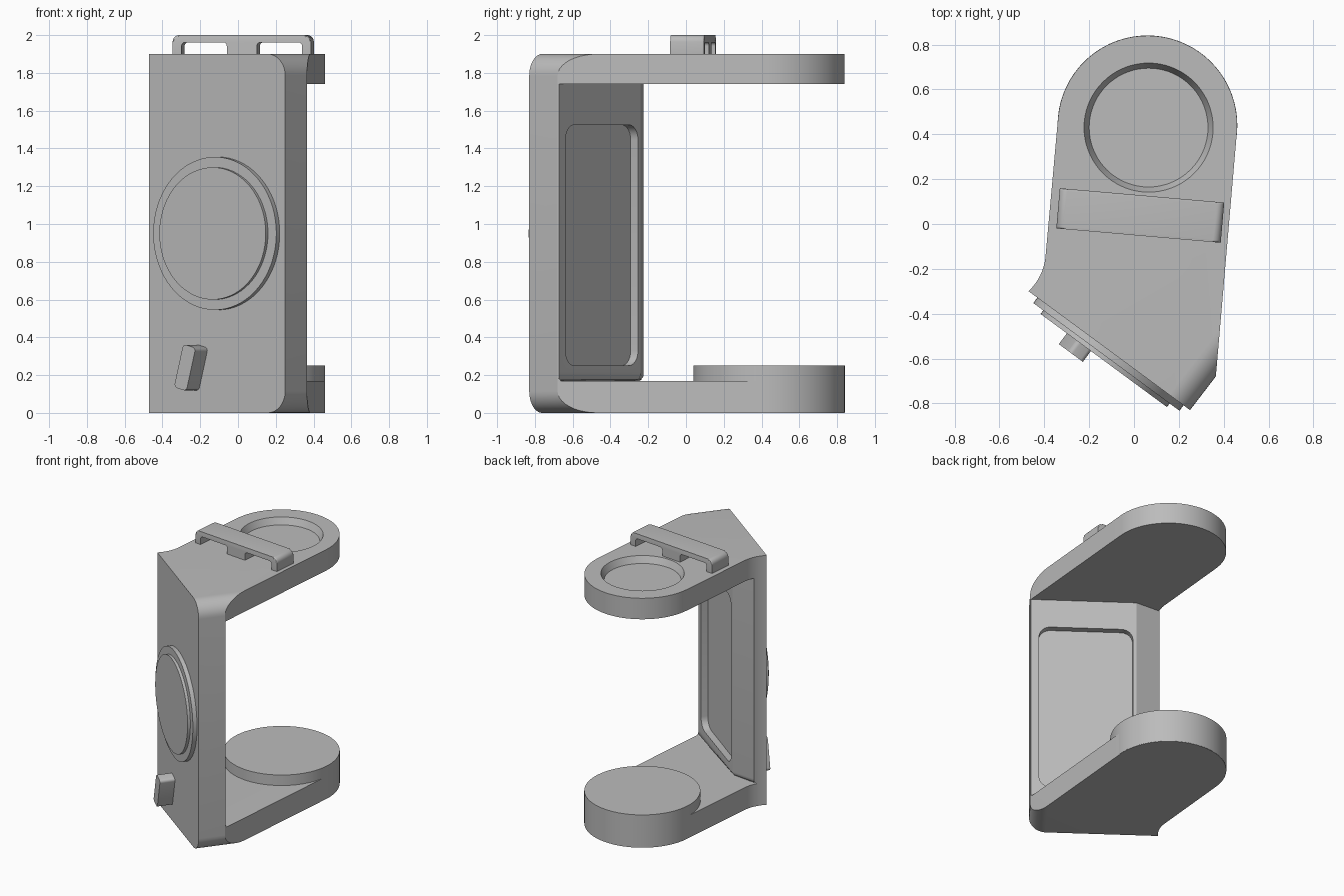
import bpy, bmesh, math
from mathutils import Matrix, Vector

cube = bpy.data.objects.get("Cube")
if cube:
    bpy.data.objects.remove(cube, do_unlink=True)

grey = bpy.data.materials.new("plain_grey")
grey.use_nodes = True
grey.diffuse_color = (0.5, 0.5, 0.5, 1)
grey.node_tree.nodes["Principled BSDF"].inputs["Base Color"].default_value = (0.5, 0.5, 0.5, 1)


def arc(cx, cy, r, a0, a1, n):
    angles = [math.radians(a0 + (a1 - a0) * i / n) for i in range(n + 1)]
    return [(cx + r * math.cos(a), cy + r * math.sin(a)) for a in angles]


def rounded_rect(x0, y0, x1, y1, r):
    return (arc(x1 - r, y1 - r, r, 0, 90, 6) + arc(x0 + r, y1 - r, r, 90, 180, 6)
            + arc(x0 + r, y0 + r, r, 180, 270, 6) + arc(x1 - r, y0 + r, r, 270, 360, 6))


def circle(cx, cy, r, n=72):
    return arc(cx, cy, r, 0, 360, n)[:-1]


def prism(name, pts, z0, z1, frame=Matrix(), bevel_rule=None, bevel=0.0, steps=8, top_pts=None):
    """Extruded profile; edges chosen by bevel_rule(a, b) are rounded."""
    bm = bmesh.new()
    low = [bm.verts.new((x, y, z0)) for x, y in pts]
    high = [bm.verts.new((x, y, z1)) for x, y in (top_pts or pts)]
    bm.faces.new(low[::-1])
    bm.faces.new(high)
    for i in range(len(pts)):
        j = (i + 1) % len(pts)
        bm.faces.new((low[i], low[j], high[j], high[i]))
    if bevel_rule:
        edges = [e for e in bm.edges if bevel_rule(e.verts[0].co, e.verts[1].co)]
        bmesh.ops.bevel(bm, geom=edges, offset=bevel, segments=steps, profile=0.5,
                        affect='EDGES', clamp_overlap=False)
    bmesh.ops.recalc_face_normals(bm, faces=bm.faces)
    mesh = bpy.data.meshes.new(name)
    bm.to_mesh(mesh)
    bm.free()
    mesh.materials.append(grey)
    obj = bpy.data.objects.new(name, mesh)
    obj.matrix_world = frame
    bpy.context.collection.objects.link(obj)
    return obj


def activate(obj):
    bpy.ops.object.select_all(action='DESELECT')
    obj.select_set(True)
    bpy.context.view_layer.objects.active = obj


def cut(obj, cutter):
    cutter.hide_render = True
    mod = obj.modifiers.new("cut", 'BOOLEAN')
    mod.operation, mod.solver, mod.object = 'DIFFERENCE', 'EXACT', cutter
    bpy.context.view_layer.update()
    activate(obj)
    bpy.ops.object.modifier_apply(modifier=mod.name)
    bpy.data.objects.remove(cutter, do_unlink=True)


def frame_from(x_dir, origin):
    """Upright frame: local x along x_dir, local y up, local z outward."""
    x = Vector(x_dir).normalized()
    y = Vector((0, 0, 1))
    m = Matrix((x, y, x.cross(y))).transposed().to_4x4()
    m.translation = origin
    return m


TOP = 1.9
PAD = (0.06, 0.44)
plate = frame_from((0.805, -0.593, 0), (-0.47, -0.30, 0))

# Plan outline: slanted front plate, rounded arm end, flared left corner
flare = []
for i in range(9):
    t = i / 8
    a, b, c = (1 - t) ** 2, 2 * t * (1 - t), t * t
    flare.append((-0.395 * a - 0.405 * b - 0.47 * c, -0.15 * a - 0.235 * b - 0.30 * c))
outline = [(0.25, -0.83), (0.365, -0.68)] + arc(*PAD, 0.4, -5, 175, 40) + flare


def end_edge(a, b):
    return abs(a.z - b.z) < 0.01 and min(a.x, b.x) > 0.2 and max(a.y, b.y) < -0.6


body = prism("bracket_body", outline, 0, TOP, bevel_rule=end_edge, bevel=0.115, steps=10)

# Opening between the arms, with a fillet along the foot of the plate
opening = [(0.767, -0.966), (1.2, -0.9), (1.2, 1.2), (-1, 1.2), (-1, -0.18), (-0.223, -0.24)]


def foot_edge(a, b):
    return max(a.z, b.z) < 0.5 and max(a.y, b.y) < -0.1 and abs(a.x - b.x) > 0.6


cut(body, prism("opening_cutter", opening, 0.17, 1.74,
                bevel_rule=foot_edge, bevel=0.04, steps=5))

# Rounded pocket in the back of the plate
cut(body, prism("pocket_cutter", rounded_rect(0.187, 0.25, 0.837, 1.525, 0.08),
                -0.3, -0.147, plate))

# Tapered round recess in the upper arm
cut(body, prism("recess_cutter", circle(0.065, 0.43, 0.265), TOP - 0.05, TOP + 0.05,
                top_pts=circle(0.065, 0.43, 0.311)))

# Round pad on the lower arm
lower_pad = prism("lower_pad", circle(*PAD, 0.401), 0.002, 0.25)

# Stepped dial on the front plate
dial_ring = prism("dial_ring", circle(0.453, 0.95, 0.405), -0.02, 0.03, plate)
dial_face = prism("dial_face", circle(0.453, 0.95, 0.35), 0, 0.05, plate)

# Tilted lever below the dial
tilt = plate @ Matrix.Translation((0.315, 0.24, 0)) @ Matrix.Rotation(math.radians(-15), 4, 'Z')
lever = prism("lever", rounded_rect(-0.042, -0.118, 0.042, 0.118, 0.02), -0.02, 0.11, tilt)

# Carrying handle with two slots
handle_frame = frame_from((0.996, -0.087, 0), (0.028, 0.038, TOP))
handle = prism("handle", rounded_rect(-0.368, -0.04, 0.368, 0.1, 0.035), -0.09, 0.09, handle_frame,
               bevel_rule=lambda a, b: abs(a.z - b.z) < 0.01, bevel=0.01, steps=3)
for side in (-1, 1):
    x0, x1 = sorted((side * 0.08, side * 0.32))
    cut(handle, prism("slot_cutter", rounded_rect(x0, -0.12, x1, 0.062, 0.02),
                      -0.3, 0.3, handle_frame))

# Soft shading with crisp edges
for obj in (body, lower_pad, dial_ring, dial_face, lever, handle):
    activate(obj)
    bpy.ops.object.shade_smooth_by_angle(angle=math.radians(30))
